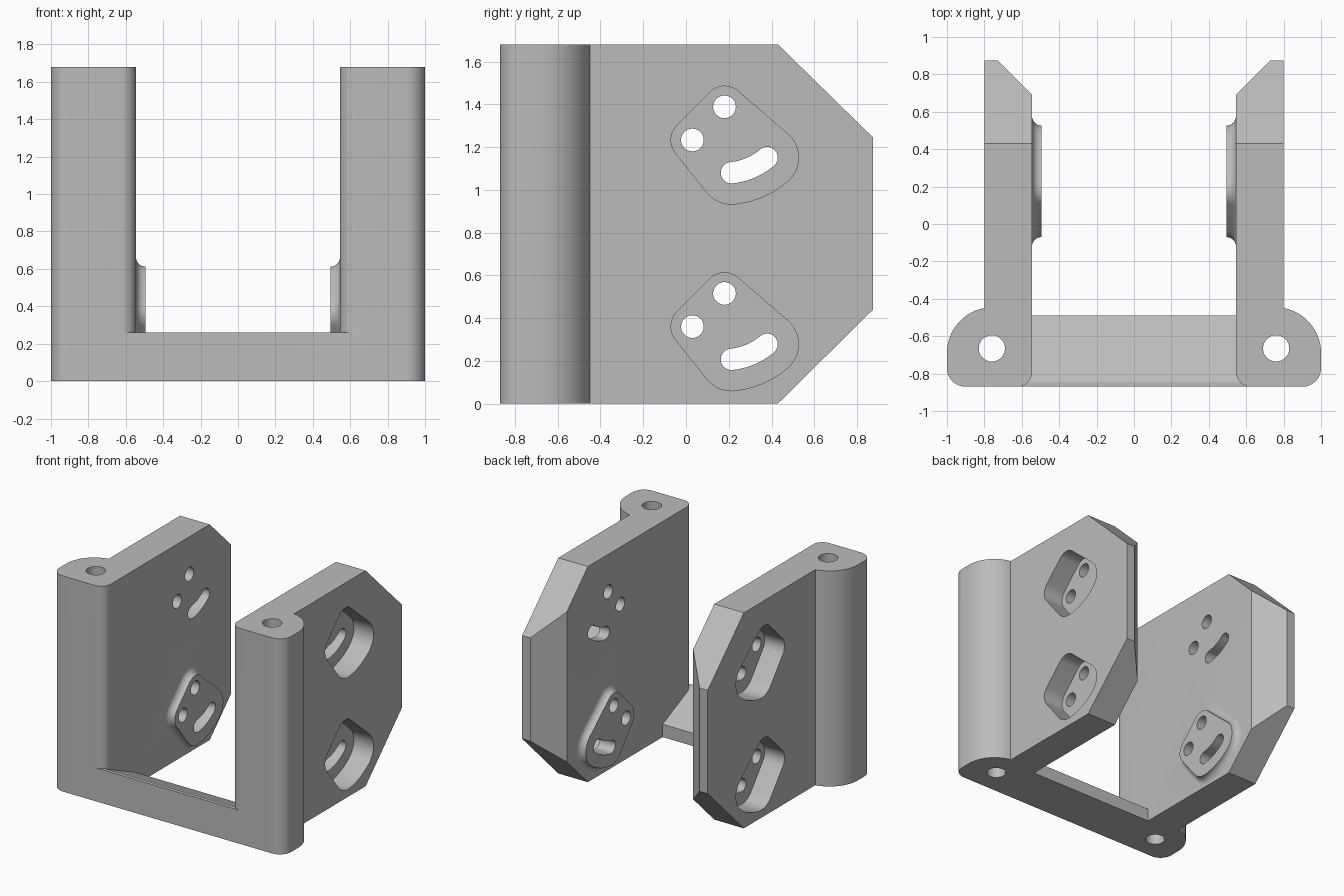
import bpy
import bmesh
from math import cos, sin, pi, radians
from mathutils import Vector

if "Cube" in bpy.data.objects:
    bpy.data.objects.remove(bpy.data.objects["Cube"])

grey = bpy.data.materials.new("plain grey")
grey.use_nodes = True
colour = (0.5, 0.5, 0.5, 1)
grey.diffuse_color = colour
grey.node_tree.nodes["Principled BSDF"].inputs["Base Color"].default_value = colour

WALL_IN, WALL_OUT, BOSS = 0.545, 0.80, 0.495
FRONT, BACK, TOP = -0.87, 0.875, 1.68


def arc(centre, r, start, end, n=16):
    """Points along an arc, angles in degrees."""
    angles = [radians(start + (end - start) * i / n) for i in range(n + 1)]
    return [(centre[0] + r * cos(a), centre[1] + r * sin(a)) for a in angles]


def circle(centre, r, n=48):
    return arc(centre, r, 0, 360, n)[:-1]


def loft(name, rings, axis):
    """Solid through (outline, height) rings stacked along the X or Z axis."""
    bm = bmesh.new()
    loops = []
    for outline, w in rings:
        loops.append([bm.verts.new((w, u, v) if axis == "X" else (u, v, w))
                      for u, v in outline])
    for low, high in zip(loops, loops[1:]):
        for i in range(len(low)):
            bm.faces.new((low[i - 1], low[i], high[i], high[i - 1]))
    bm.faces.new(loops[0][::-1])
    bm.faces.new(loops[-1])
    bmesh.ops.recalc_face_normals(bm, faces=bm.faces)
    mesh = bpy.data.meshes.new(name)
    bm.to_mesh(mesh)
    bm.free()
    mesh.materials.append(grey)
    obj = bpy.data.objects.new(name, mesh)
    bpy.context.collection.objects.link(obj)
    return obj


def prism(name, outline, axis, a, b):
    return loft(name, [(outline, a), (outline, b)], axis)


def apply(obj, mod):
    bpy.context.view_layer.objects.active = obj
    bpy.ops.object.modifier_apply(modifier=mod.name)


def combine(obj, tool, operation):
    mod = obj.modifiers.new("combine", "BOOLEAN")
    mod.operation, mod.solver, mod.object = operation, "EXACT", tool
    apply(obj, mod)
    bpy.data.objects.remove(tool)


def hull(points):
    """Counter-clockwise convex outline around a set of points."""
    def chain(pts):
        out = []
        for p in pts:
            while len(out) > 1 and ((out[-1] - out[-2]).cross(p - out[-1])) < 1e-6:
                out.pop()
            out.append(p)
        return out[:-1]
    pts = sorted((Vector(p) for p in points), key=lambda p: (p.x, p.y))
    return chain(pts) + chain(pts[::-1])


def grow(outline, d):
    """Move each outline point outward by d."""
    out = []
    for i, p in enumerate(outline):
        t = outline[(i + 1) % len(outline)] - outline[i - 1]
        out.append(p + Vector((t.y, -t.x)).normalized() * d)
    return out


# Side wall and its rounded post share one plan profile
plan = (arc((WALL_IN + 0.08, FRONT + 0.08), 0.08, 180, 270)
        + arc((0.9, FRONT + 0.1), 0.1, 270, 360)
        + arc((0.755, -0.69), 0.245, 0, 79, 24)
        + [(WALL_OUT, -0.455), (WALL_OUT, BACK), (0.73, BACK), (WALL_IN, 0.69)])
frame = prism("bracket_frame", plan, "Z", 0, TOP)

# Clipped rear corners
side = [(-1, 0), (0.43, 0), (BACK, 0.44), (BACK, 1.245), (0.43, TOP), (-1, TOP)]
combine(frame, prism("side_outline", side, "X", 0.4, 1.1), "INTERSECT")

# Vertical bolt hole through the post
combine(frame, prism("post_hole", circle((0.76, -0.665), 0.07), "Z", -0.1, 1.8),
        "DIFFERENCE")

# Mounting pads: outside pocket, two holes and a curved slot
for z, has_boss in ((0, True), (0.873, False)):
    low_hole, pivot = (0.03, 0.36 + z), (0.18, 0.515 + z)
    sweep = arc(pivot, 0.31, -84, -50, 16)
    pad = circle(low_hole, 0.1) + circle(pivot, 0.097)
    for c in sweep:
        pad += circle(c, 0.147)
    pad = hull(pad)

    # Raised inner boss with a concave fillet at its foot
    if has_boss:
        rings = [(pad, BOSS)]
        for i in range(1, 9):
            a = i / 8 * pi / 2
            rings.append((grow(pad, 0.05 * (1 - cos(a))), BOSS + 0.05 * sin(a)))
        rings.append((rings[-1][0], 0.57))
        combine(frame, loft("boss", rings, "X"), "UNION")

    combine(frame, prism("pocket", pad, "X", 0.63, 0.9), "DIFFERENCE")
    for c in (low_hole, pivot):
        combine(frame, prism("hole", circle(c, 0.053), "X", 0.4, 0.9), "DIFFERENCE")
    slot = (arc(pivot, 0.36, -84, -50) + arc(sweep[-1], 0.05, -50, 130)[1:-1]
            + arc(pivot, 0.26, -50, -84) + arc(sweep[0], 0.05, 96, 276)[1:-1])
    combine(frame, prism("slot", slot, "X", 0.4, 0.9), "DIFFERENCE")

# Matching wall on the other side
apply(frame, frame.modifiers.new("mirror", "MIRROR"))

# Front crossbar, sloping down towards the rear
bar = [(FRONT, 0), (-0.49, 0), (-0.49, 0.1), (-0.845, 0.26), (FRONT, 0.26)]
combine(frame, prism("crossbar", bar, "X", -0.625, 0.625), "UNION")

bpy.ops.object.select_all(action="DESELECT")
frame.select_set(True)
bpy.context.view_layer.objects.active = frame
bpy.ops.object.shade_smooth_by_angle(angle=radians(20))
